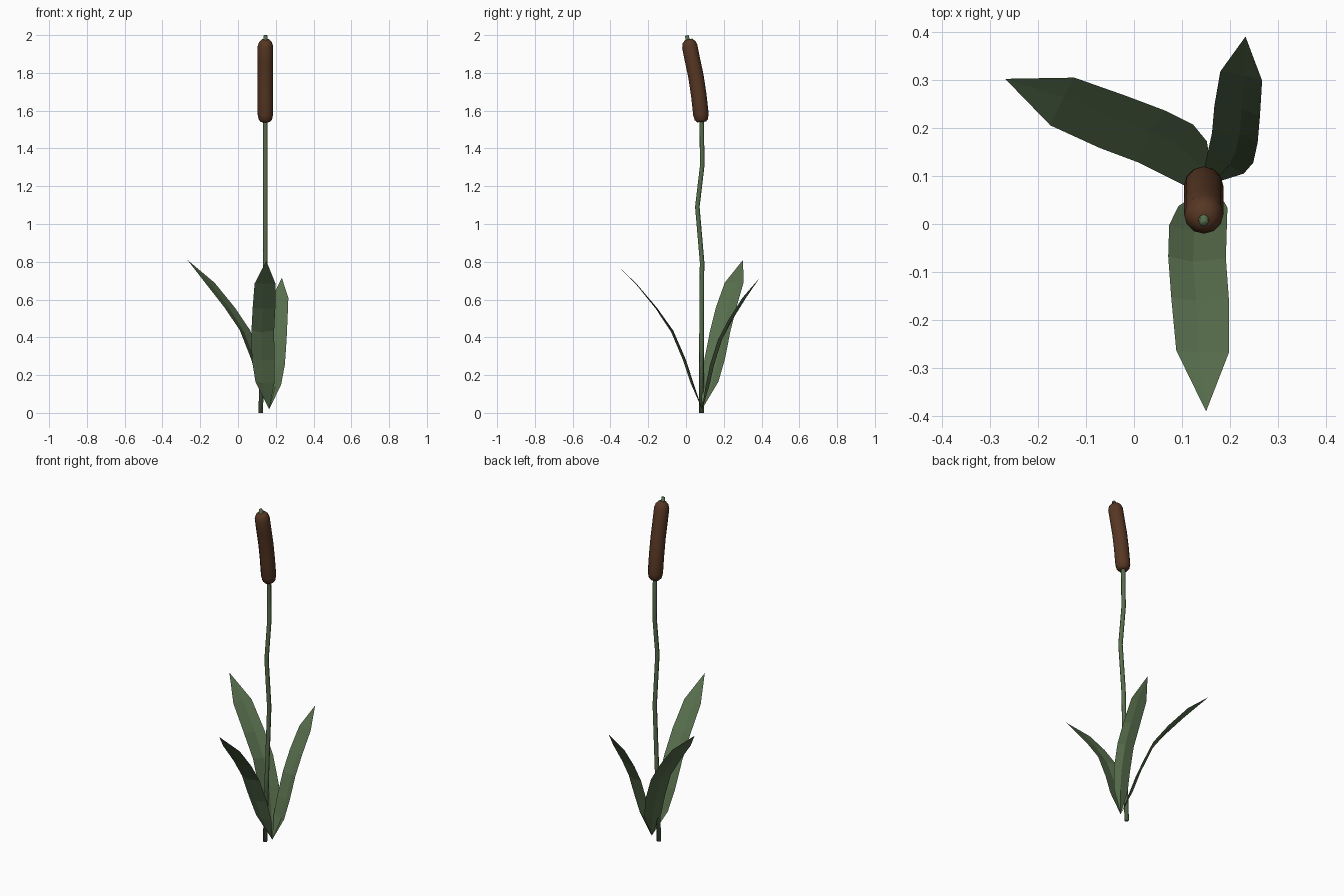
import bpy, bmesh, math
from mathutils import Vector

if "Cube" in bpy.data.objects:
    bpy.data.objects.remove(bpy.data.objects["Cube"])


def material(name, rgb):
    m = bpy.data.materials.new(name)
    m.diffuse_color = (*rgb, 1)
    m.use_nodes = True
    m.node_tree.nodes["Principled BSDF"].inputs["Base Color"].default_value = m.diffuse_color
    return m


GREEN = material("leaf green", (0.095, 0.155, 0.073))
BROWN = material("seed brown", (0.095, 0.038, 0.017))


def finish(bm, name, mat, smooth):
    me = bpy.data.meshes.new(name)
    bm.to_mesh(me)
    bm.free()
    me.materials.append(mat)
    ob = bpy.data.objects.new(name, me)
    bpy.context.collection.objects.link(ob)
    for p in me.polygons:
        p.use_smooth = smooth
    return ob


def tube(name, path, sides, mat):
    """Sweep a round section along (x, y, z, radius) points and cap the ends."""
    bm = bmesh.new()
    pts = [Vector(p[:3]) for p in path]
    rings = []
    for i, p in enumerate(pts):
        t = (pts[min(i + 1, len(pts) - 1)] - pts[max(i - 1, 0)]).normalized()
        u = Vector((0, 1, 0)).cross(t).normalized()
        v = t.cross(u)
        r = path[i][3]
        rings.append([bm.verts.new(p + r * (math.cos(a) * u + math.sin(a) * v))
                      for a in (2 * math.pi * k / sides for k in range(sides))])
    for a, b in zip(rings, rings[1:]):
        for k in range(sides):
            n = (k + 1) % sides
            bm.faces.new((a[k], a[n], b[n], b[k]))
    bm.faces.new(rings[0][::-1])
    bm.faces.new(rings[-1])
    return finish(bm, name, mat, True)


# Thin bent stalk that pokes out of the top of the seed head
tube("stalk", [(.12, .082, 0, .012), (.132, .082, .4, .012), (.145, .085, .8, .012),
               (.145, .06, 1.09, .012), (.145, .086, 1.31, .012), (.145, .083, 1.54, .012),
               (.145, .055, 1.76, .012), (.145, .018, 1.94, .012), (.145, .004, 1.998, .01)],
     8, GREEN)

# Leaning sausage-shaped seed head with rounded ends
tube("seed_head", [(.145, .082, 1.54, .024), (.145, .081, 1.552, .035), (.145, .079, 1.58, .041),
                   (.145, .068, 1.68, .041), (.145, .053, 1.78, .041), (.145, .034, 1.87, .041),
                   (.145, .02, 1.94, .041), (.145, .016, 1.963, .034), (.145, .013, 1.977, .02)],
     12, BROWN)

# Leaf rows: distance outward, height, half width, sideways bow, rib depth
ROWS = [(.05, .165, .051, .020, .016), (.09, .285, .060, .029, .016),
        (.155, .435, .060, .029, .014), (.24, .555, .060, .020, .008),
        (.35, .685, .055, .011, .003)]
BASE = Vector((.165, .085, .02))


def leaf(name, tip):
    """Folded arching blade from the shared base to the given tip."""
    bm = bmesh.new()
    out = Vector((tip[0] - BASE.x, tip[1] - BASE.y, 0))
    reach = out.length / .475
    rise = (tip[2] - BASE.z) / .785
    out.normalize()
    side = Vector((out.y, -out.x, 0))
    w = (reach + 2 * rise) / 3
    start, end = bm.verts.new(BASE), bm.verts.new(tip)
    rows = []
    for d, z, half, bow, rib in ROWS:
        c = BASE + out * d * reach + side * bow * w + Vector((0, 0, (z - .02) * rise))
        drop = out * rib * .7 - Vector((0, 0, rib * .5))
        rows.append([bm.verts.new(c - side * half * w),
                     bm.verts.new(c + side * .008 + drop),
                     bm.verts.new(c + side * half * w)])
    for k in (0, 1):
        bm.faces.new((start, rows[0][k + 1], rows[0][k]))
        for a, b in zip(rows, rows[1:]):
            bm.faces.new((a[k], a[k + 1], b[k + 1], b[k]))
        bm.faces.new((rows[-1][k], rows[-1][k + 1], end))
    bmesh.ops.recalc_face_normals(bm, faces=bm.faces)
    if sum(f.normal.z for f in bm.faces) < 0:
        bmesh.ops.reverse_faces(bm, faces=bm.faces)
    finish(bm, name, GREEN, False)


leaf("front_leaf", (.15, -.39, .805))
leaf("left_leaf", (-.268, .302, .81))
leaf("back_leaf", (.232, .39, .715))
